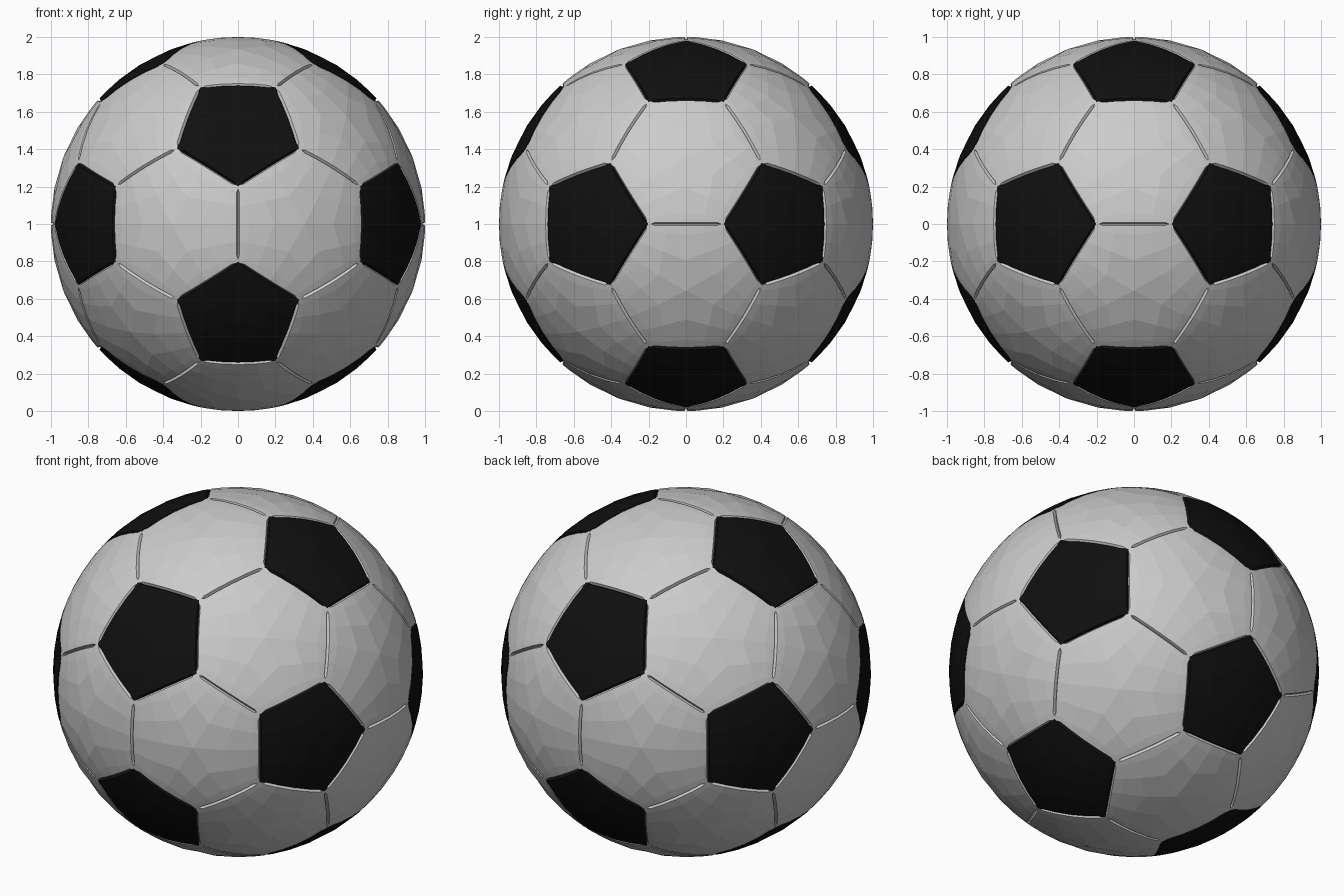
import bpy, bmesh, math
from mathutils import Vector

if "Cube" in bpy.data.objects:
    bpy.data.objects.remove(bpy.data.objects["Cube"])

PHI = (1 + 5 ** 0.5) / 2
STEPS = [0, 0.45, 0.82, 0.92, 1]      # panel grid, finer towards each corner
SEAM_WIDTH, SEAM_DEPTH = 0.009, 0.016
LIFT = Vector((0, 0, 1))

# Icosahedron: its points carry pentagons, its triangles carry hexagons
ico = []
for a in (-1, 1):
    for b in (-PHI, PHI):
        ico += [Vector((0, b, a)), Vector((b, a, 0)), Vector((a, 0, b))]


def near(p, q):
    return abs((p - q).length - 2) < 0.01


corners = [(p * 2 + q).normalized() for p in ico for q in ico if near(p, q)]
pentagons = [p.normalized() for p in ico]
hexagons = [(ico[i] + ico[j] + ico[k]).normalized()
            for i in range(12) for j in range(i) for k in range(j)
            if near(ico[i], ico[j]) and near(ico[j], ico[k]) and near(ico[i], ico[k])]


def add_panel(bm, centre, sides):
    # Corners of the panel, counter-clockwise seen from outside
    ring = sorted(corners, key=lambda c: (c - centre).length)[:sides]
    ax = (ring[0] - centre * ring[0].dot(centre)).normalized()
    ay = centre.cross(ax)
    ring.sort(key=lambda c: math.atan2(c.dot(ay), c.dot(ax)))
    flat_centre = sum(ring, Vector()) / sides

    def face(pts):
        clean = [p for i, p in enumerate(pts) if (p - pts[i - 1]).length > 1e-5]
        if len(clean) > 2:
            bm.faces.new([bm.verts.new(p + LIFT) for p in clean])

    for i, corner in enumerate(ring):
        before = (ring[i - 1] + corner) / 2
        after = (ring[(i + 1) % sides] + corner) / 2

        def edge_point(u, v):
            flat = (flat_centre * (1 - u) * (1 - v) + before * u * (1 - v)
                    + corner * u * v + after * (1 - u) * v)
            return flat.normalized()

        def seamed(u, v):
            return max(u, v) == 1 and min(u, v) < 0.9

        def top(u, v):
            p = edge_point(u, v)
            if seamed(u, v):
                mid = before if u == 1 else after
                p = (p + (flat_centre - mid).normalized() * SEAM_WIDTH).normalized()
            return p

        def bottom(u, v):
            return edge_point(u, v) * (1 - SEAM_DEPTH * seamed(u, v))

        # Domed surface
        for u0, u1 in zip(STEPS, STEPS[1:]):
            for v0, v1 in zip(STEPS, STEPS[1:]):
                face([top(u0, v0), top(u1, v0), top(u1, v1), top(u0, v1)])
        # Sloping seam walls, fading out at the corner
        for s0, s1 in zip(STEPS, STEPS[1:]):
            face([top(1, s0), bottom(1, s0), bottom(1, s1), top(1, s1)])
            face([top(s1, 1), bottom(s1, 1), bottom(s0, 1), top(s0, 1)])


def build(name, centres, sides):
    bm = bmesh.new()
    for c in centres:
        add_panel(bm, c, sides)
    bmesh.ops.remove_doubles(bm, verts=bm.verts, dist=0.0005)
    mesh = bpy.data.meshes.new(name)
    bm.to_mesh(mesh)
    bm.free()
    obj = bpy.data.objects.new(name, mesh)
    bpy.context.collection.objects.link(obj)
    return obj


# White hexagon panels and black pentagon panels
build("hexagon_panels", hexagons, 6)
black_panels = build("pentagon_panels", pentagons, 5)
black = bpy.data.materials.new("black")
black.diffuse_color = (0.005, 0.005, 0.005, 1)
black.use_nodes = True
black.node_tree.nodes["Principled BSDF"].inputs["Base Color"].default_value = black.diffuse_color
black_panels.data.materials.append(black)
